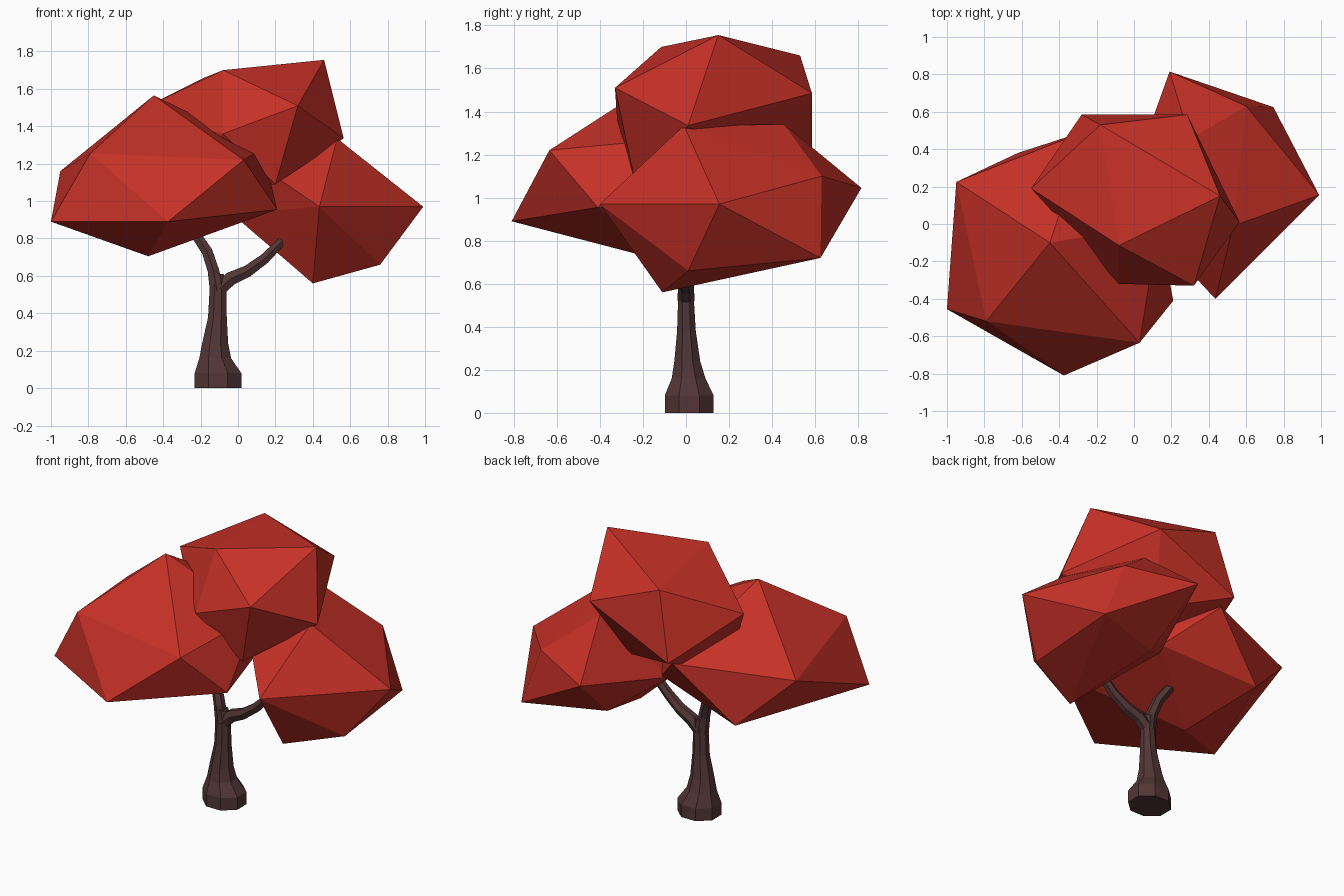
import bpy, bmesh, math
from mathutils import Vector


def material(name, rgb):
    m = bpy.data.materials.new(name)
    m.diffuse_color = (*rgb, 1)
    return m


RED = material("leaf red", (0.56, 0.03, 0.02))
BROWN = material("bark brown", (0.085, 0.037, 0.036))


def finish(bm, name, mat):
    bmesh.ops.recalc_face_normals(bm, faces=bm.faces[:])
    me = bpy.data.meshes.new(name)
    bm.to_mesh(me)
    bm.free()
    me.materials.append(mat)
    ob = bpy.data.objects.new(name, me)
    bpy.context.collection.objects.link(ob)
    return ob


def clump(name, points):
    """Faceted leaf clump: hull around twelve corners."""
    bm = bmesh.new()
    for p in points:
        bm.verts.new(p)
    res = bmesh.ops.convex_hull(bm, input=bm.verts[:])
    loose = [v for v in bm.verts if not v.link_faces]
    bmesh.ops.delete(bm, geom=loose, context='VERTS')
    return finish(bm, name, RED)


def limb(name, stations, sides, upright=False):
    """Loft rings along (x, y, z, radius_a, radius_b)."""
    bm = bmesh.new()
    rings = []
    pts = [Vector(s[:3]) for s in stations]
    for i, s in enumerate(stations):
        if upright:
            u, v = Vector((1, 0, 0)), Vector((0, 1, 0))
        else:
            t = (pts[min(i + 1, len(pts) - 1)] - pts[max(i - 1, 0)]).normalized()
            v = Vector((0, 1, 0))
            u = v.cross(t).normalized()
            v = t.cross(u)
        ring = []
        for k in range(sides):
            a = 2 * math.pi * (k + 0.5) / sides
            ring.append(bm.verts.new(pts[i] + u * math.cos(a) * s[3] + v * math.sin(a) * s[4]))
        rings.append(ring)
    for r0, r1 in zip(rings, rings[1:]):
        for k in range(sides):
            j = (k + 1) % sides
            bm.faces.new((r0[k], r0[j], r1[j], r1[k]))
    bm.faces.new(rings[0][::-1])
    bm.faces.new(rings[-1])
    return finish(bm, name, BROWN)


# Leaf clumps
clump("left_leaves", [
    (-0.45, -0.10, 1.565), (-0.95, 0.225, 1.16), (-0.79, -0.52, 1.255),
    (-1.0, -0.455, 0.89), (-0.375, -0.81, 0.89), (0.03, -0.635, 1.22),
    (0.21, -0.41, 0.955), (-0.48, -0.10, 0.705), (0.13, 0.0, 1.28),
    (0.0, 0.25, 0.95), (-0.25, 0.50, 1.19), (-0.62, 0.38, 0.84)])
clump("top_leaves", [
    (-0.08, -0.115, 1.70), (0.46, 0.15, 1.755), (0.32, -0.33, 1.51),
    (0.565, 0.01, 1.335), (-0.18, 0.53, 1.66), (0.285, 0.585, 1.485),
    (-0.28, 0.585, 1.23), (-0.55, 0.19, 1.475), (-0.08, -0.32, 1.36),
    (0.20, -0.24, 1.09), (0.14, 0.37, 1.10), (-0.38, 0.10, 1.07)])
clump("right_leaves", [
    (0.99, 0.155, 0.97), (0.435, -0.40, 0.97), (0.53, -0.01, 1.335),
    (0.745, 0.625, 0.72), (0.19, 0.815, 1.045), (0.60, 0.63, 1.10),
    (0.76, 0.01, 0.66), (0.40, -0.11, 0.56), (0.30, 0.456, 1.34),
    (0.20, -0.15, 1.13), (-0.03, 0.20, 0.93), (0.25, 0.45, 0.73)])

# Trunk with flared foot
limb("trunk", [
    (-0.107, 0.015, 0.0, 0.135, 0.123), (-0.107, 0.015, 0.08, 0.135, 0.123),
    (-0.122, 0.012, 0.16, 0.092, 0.085), (-0.122, 0.006, 0.24, 0.075, 0.065),
    (-0.110, 0.002, 0.38, 0.054, 0.047), (-0.107, 0.0, 0.52, 0.049, 0.04),
    (-0.110, 0.0, 0.61, 0.036, 0.036)], 8, upright=True)

# Forked branches
limb("left_branch", [
    (-0.112, 0.0, 0.52, 0.044, 0.04), (-0.132, 0.0, 0.63, 0.035, 0.035),
    (-0.165, 0.02, 0.73, 0.033, 0.033), (-0.225, 0.04, 0.82, 0.03, 0.03),
    (-0.27, 0.05, 0.87, 0.026, 0.026)], 6)
limb("right_branch", [
    (-0.10, 0.0, 0.53, 0.042, 0.04), (-0.04, 0.0, 0.585, 0.042, 0.036),
    (0.05, -0.01, 0.625, 0.036, 0.034), (0.14, -0.02, 0.69, 0.032, 0.03),
    (0.24, -0.02, 0.79, 0.026, 0.026)], 6)
